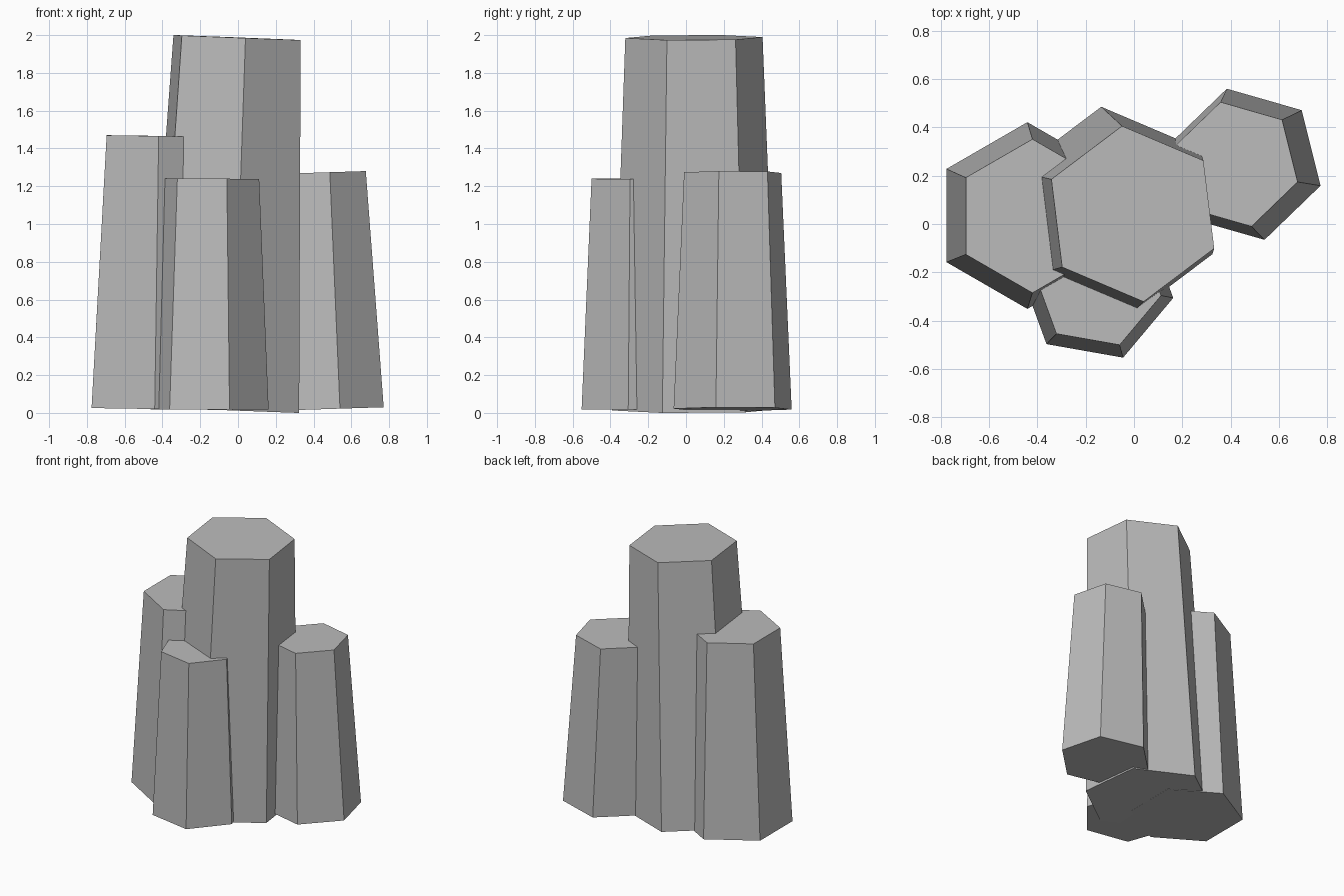
import bpy
import bmesh
from math import cos, sin, tau, radians
from mathutils import Vector

cube = bpy.data.objects.get("Cube")
if cube:
    bpy.data.objects.remove(cube, do_unlink=True)

# Single stone colour
GREY = (0.5, 0.5, 0.5, 1.0)
stone = bpy.data.materials.new("stone_grey")
stone.use_nodes = True
stone.diffuse_color = GREY
bsdf = next(n for n in stone.node_tree.nodes if n.type == 'BSDF_PRINCIPLED')
bsdf.inputs["Base Color"].default_value = GREY
bsdf.inputs["Roughness"].default_value = 0.9


def column(name, base, top, r_base, r_top, angle):
    """Tapered hexagonal column whose end caps are square to its leaning axis."""
    base, top = Vector(base), Vector(top)
    lean = Vector((0, 0, 1)).rotation_difference(top - base)
    bm = bmesh.new()
    rings = []
    for centre, radius in ((base, r_base), (top, r_top)):
        ring = []
        for i in range(6):
            a = radians(angle) + tau * i / 6
            ring.append(bm.verts.new(centre + lean @ Vector((radius * cos(a), radius * sin(a), 0))))
        rings.append(ring)
    low, high = rings
    bm.faces.new(low[::-1])
    bm.faces.new(high)
    for i in range(6):
        j = (i + 1) % 6
        bm.faces.new((low[i], low[j], high[j], high[i]))
    mesh = bpy.data.meshes.new(name)
    bm.to_mesh(mesh)
    bm.free()
    mesh.materials.append(stone)
    obj = bpy.data.objects.new(name, mesh)
    bpy.context.collection.objects.link(obj)
    return obj


# Tall centre column and three shorter ones around it
column("tall_column", (-0.082, 0.047, 0.016), (-0.005, 0.042, 1.987), 0.441, 0.366, 97)
column("right_column", (-0.441, 0.035, 0.021), (-0.42, 0.033, 1.466), 0.386, 0.318, 90)
column("front_column", (-0.155, -0.25, 0.018), (-0.15, -0.25, 1.24), 0.322, 0.266, -70)
column("left_column", (0.462, 0.247, 0.02), (0.422, 0.247, 1.272), 0.322, 0.265, -76)
